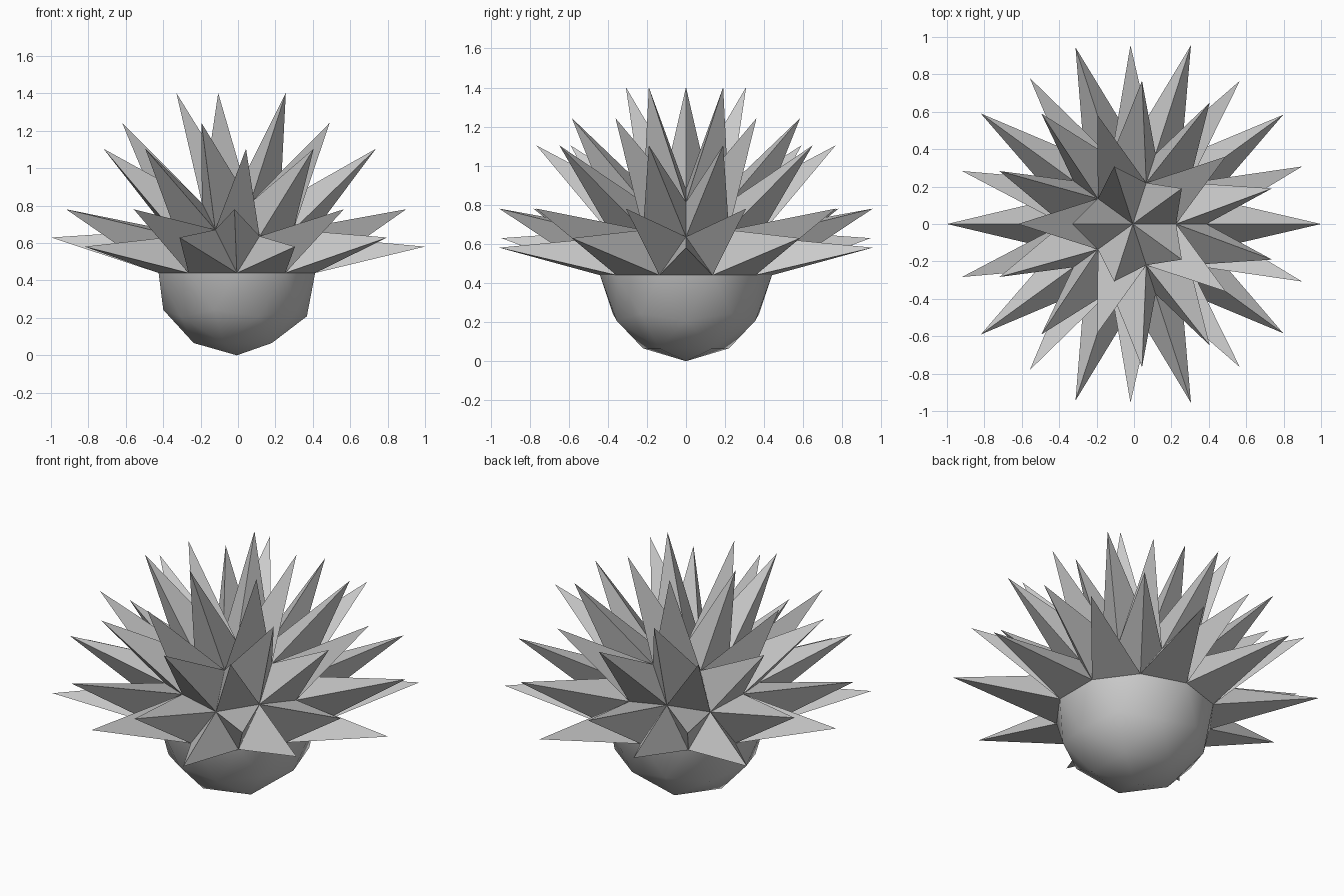
import bpy, bmesh
from mathutils import Matrix

if "Cube" in bpy.data.objects:
    bpy.data.objects.remove(bpy.data.objects["Cube"])

R = 0.44        # ball radius
SPIKE = 0.60    # spike height above each face
SHIFT_X = -0.006


def half_ball(name, upper):
    """Half of an 80-face icosphere; the upper half gets one spike per face."""
    bm = bmesh.new()
    bmesh.ops.create_icosphere(bm, subdivisions=2, radius=R,
                               matrix=Matrix.Translation((SHIFT_X, 0, R)))
    bm.normal_update()
    drop = [f for f in bm.faces
            if (f.calc_center_median().z > R) != upper]
    bmesh.ops.delete(bm, geom=drop, context='FACES')
    if upper:
        bmesh.ops.poke(bm, faces=bm.faces[:], offset=SPIKE, center_mode='MEAN')
    for f in bm.faces:
        f.smooth = not upper
    bm.normal_update()
    mesh = bpy.data.meshes.new(name)
    bm.to_mesh(mesh)
    bm.free()
    obj = bpy.data.objects.new(name, mesh)
    bpy.context.collection.objects.link(obj)
    return obj


# Smooth rounded bowl below, flat-faced spiky leaves above
half_ball("bowl", False)
half_ball("spiky_leaves", True)
